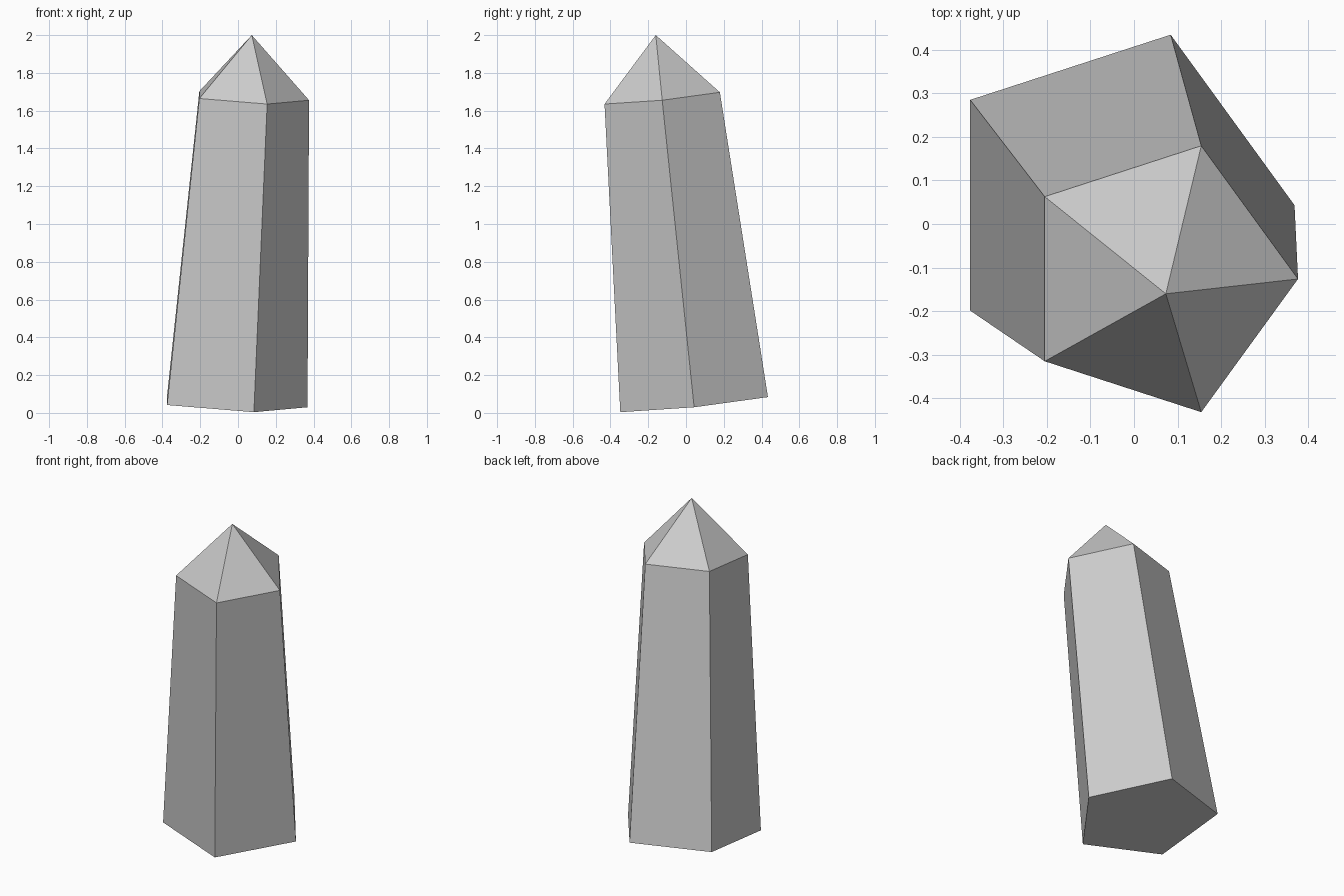
import bpy, bmesh
from math import cos, sin, pi

if "Cube" in bpy.data.objects:
    bpy.data.objects.remove(bpy.data.objects["Cube"])

SIDES = 5
SLOPE_X, SLOPE_Y = -0.049, 0.102   # lean of the crystal's cross-sections


def ring(bm, cx, cy, cz, radius):
    """Pentagon lying in the leaning plane around a centre."""
    verts = []
    for i in range(SIDES):
        a = 2 * pi * i / SIDES
        dx, dy = radius * cos(a), radius * sin(a)
        verts.append(bm.verts.new((cx + dx, cy + dy, cz + SLOPE_X * dx + SLOPE_Y * dy)))
    return verts


bm = bmesh.new()

# Base and shoulder outlines, and the tip
base = ring(bm, -0.043, 0.043, 0.050, 0.411)
shoulder = ring(bm, 0.055, -0.126, 1.671, 0.321)
tip = bm.verts.new((0.073, -0.16, 2.0))

# Tapered shaft and pointed cap
for i in range(SIDES):
    j = (i + 1) % SIDES
    bm.faces.new((base[i], base[j], shoulder[j], shoulder[i]))
    bm.faces.new((shoulder[i], shoulder[j], tip))
bm.faces.new(base[::-1])
bmesh.ops.recalc_face_normals(bm, faces=bm.faces)

mesh = bpy.data.meshes.new("crystal")
bm.to_mesh(mesh)
bm.free()
bpy.context.collection.objects.link(bpy.data.objects.new("crystal", mesh))
